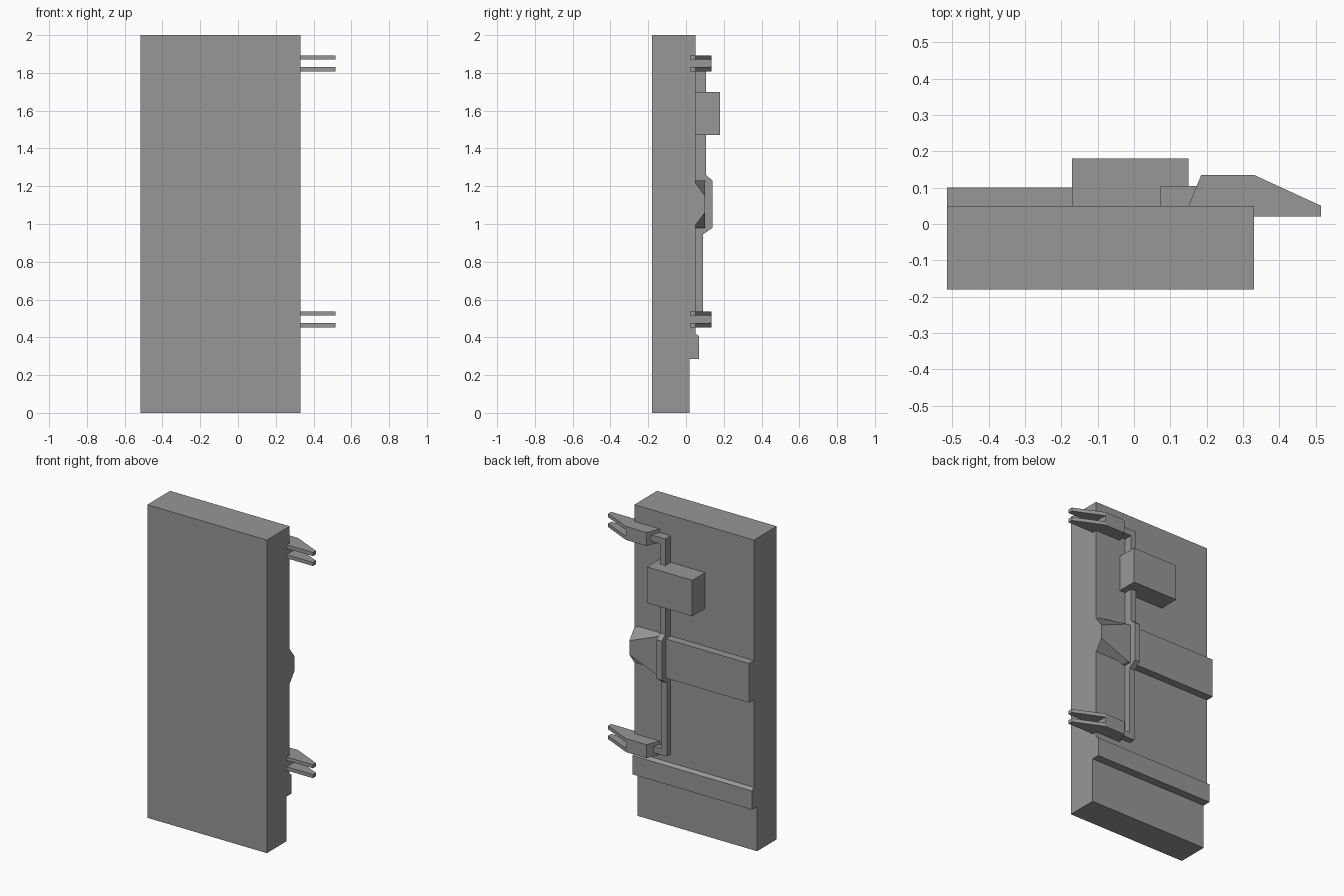
import bpy

cube = bpy.data.objects.get("Cube")
if cube:
    bpy.data.objects.remove(cube)

grey = bpy.data.materials.new("mid grey")
grey.use_nodes = True
grey.diffuse_color = (0.31, 0.31, 0.31, 1)
grey.node_tree.nodes["Principled BSDF"].inputs["Base Color"].default_value = grey.diffuse_color


def loft(name, start, end):
    """Solid between two matching outlines of 3D points."""
    n = len(start)
    faces = [tuple(range(n)), tuple(reversed(range(n, 2 * n)))]
    faces += [(i, i + n, (i + 1) % n + n, (i + 1) % n) for i in range(n)]
    mesh = bpy.data.meshes.new(name)
    mesh.from_pydata(start + end, [], faces)
    mesh.materials.append(grey)
    obj = bpy.data.objects.new(name, mesh)
    bpy.context.collection.objects.link(obj)
    # Make the normals face outwards
    import bmesh
    bm = bmesh.new()
    bm.from_mesh(mesh)
    bmesh.ops.recalc_face_normals(bm, faces=bm.faces)
    bm.to_mesh(mesh)
    bm.free()
    return obj


def prism_x(name, profile, x0, x1):
    return loft(name, [(x0, y, z) for y, z in profile], [(x1, y, z) for y, z in profile])


def prism_z(name, profile, z0, z1):
    return loft(name, [(x, y, z0) for x, y in profile], [(x, y, z1) for x, y in profile])


def box(name, x0, x1, y0, y1, z0, z1):
    return prism_z(name, [(x0, y0), (x1, y0), (x1, y1), (x0, y1)], z0, z1)


LEFT, RIGHT, BACK = 0.33, -0.515, 0.05

# Door slab with the stepped kick ridge on its back
prism_x("door_slab", [(-0.18, 0), (0.018, 0), (0.018, 0.285), (0.07, 0.285),
                      (0.07, 0.405), (BACK, 0.42), (BACK, 2), (-0.18, 2)], RIGHT, LEFT)

# Cross band, tapering into a hump at the hinge edge
band = [(0.04, 0.98), (0.1, 0.98), (0.1, 1.23), (0.04, 1.23)]
hump = [(0.04, 0.98), (0.1, 1.06), (0.1, 1.15), (0.04, 1.23)]
prism_x("cross_band", band, RIGHT, 0.13)
taper = loft("cross_band_taper", [(0.13, y, z) for y, z in band],
             [(LEFT, y, z) for y, z in hump])
bpy.context.view_layer.objects.active = taper
taper.select_set(True)
bpy.ops.object.shade_smooth_by_angle()
taper.select_set(False)

# Lock box
box("lock_box", -0.17, 0.15, 0.04, 0.18, 1.47, 1.7)

# Upright rod, stepping out over the band
prism_x("lock_rod", [(0.04, 0.475), (0.09, 0.475), (0.09, 0.945), (0.14, 0.98),
                     (0.14, 1.23), (0.105, 1.26), (0.105, 1.87), (0.04, 1.87)],
        0.073, 0.11)

# Forked hinges, each linked to the rod by a short arm
for label, z, depth in (("lower", 0.495, 0.09), ("upper", 1.85, 0.105)):
    box(label + "_rod_arm", 0.11, 0.19, 0.04, depth, z - 0.02, z + 0.02)
    prism_z(label + "_hinge_block", [(0.15, BACK), (0.185, 0.135), (LEFT, 0.135),
                                     (LEFT, 0.02), (0.2, 0.02)], z - 0.043, z + 0.043)
    for side, low in (("bottom", z - 0.043), ("top", z + 0.02)):
        prism_z(f"{label}_hinge_{side}_prong", [(LEFT, 0.02), (LEFT, 0.135),
                                                (0.515, BACK), (0.515, 0.02)],
                low, low + 0.023)
